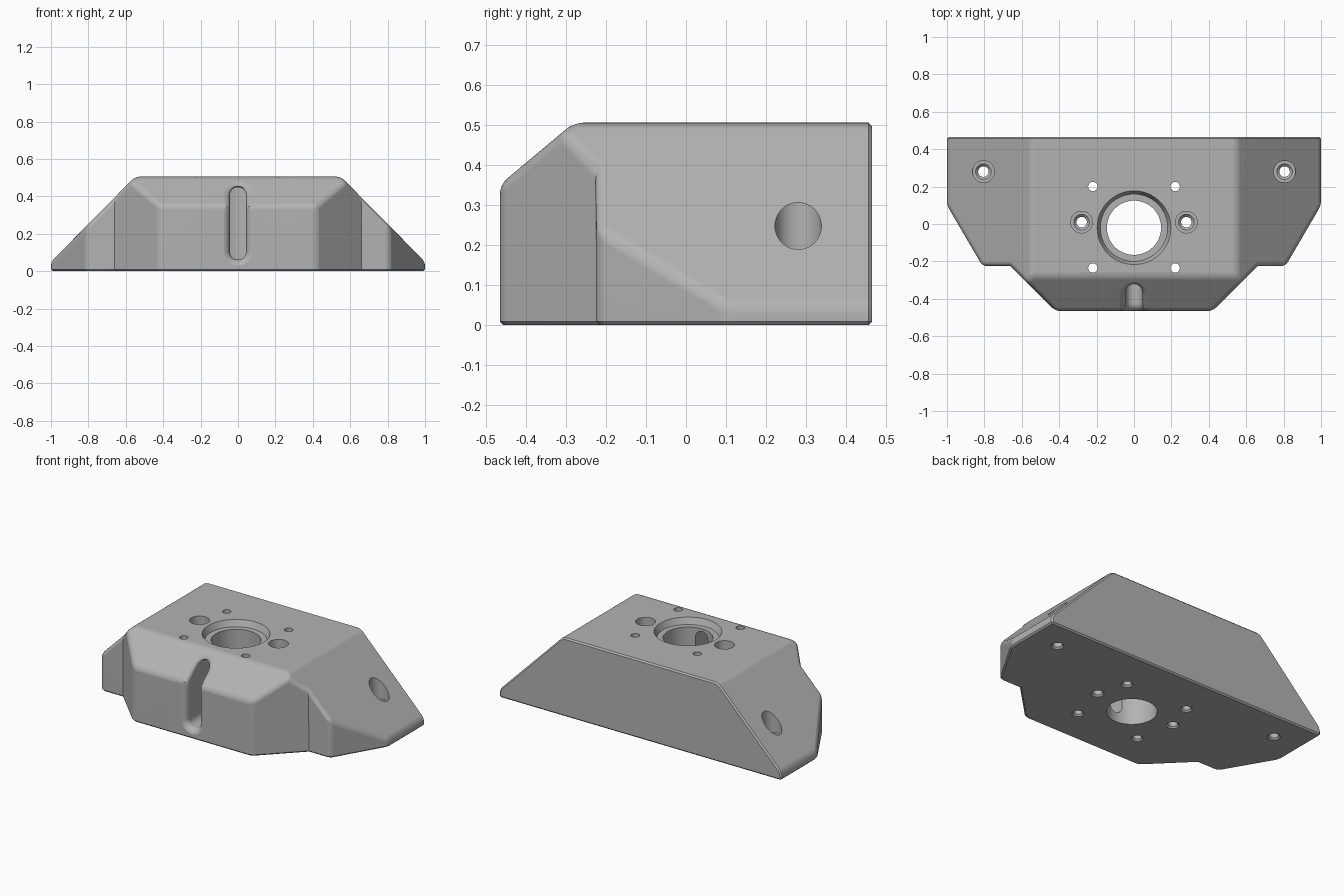
import bpy, bmesh
from math import sin, cos, pi, sqrt
from mathutils import Vector

default = bpy.data.objects.get("Cube")
if default:
    bpy.data.objects.remove(default, do_unlink=True)

HEIGHT = 0.505
FRONT, SLOPE_TOP, SLOPE_BOTTOM = -0.465, -0.28, 0.35
OUTLINE = [(1, 0.465), (1, 0.10), (0.81, -0.225), (0.66, -0.225), (0.42, FRONT)]

grey = bpy.data.materials.new("plain_grey")
grey.use_nodes = True
grey.diffuse_color = (0.45, 0.45, 0.45, 1)
grey.node_tree.nodes["Principled BSDF"].inputs["Base Color"].default_value = (0.45, 0.45, 0.45, 1)


def add_object(name, bm):
    bmesh.ops.recalc_face_normals(bm, faces=bm.faces[:])
    mesh = bpy.data.meshes.new(name)
    bm.to_mesh(mesh)
    bm.free()
    mesh.materials.append(grey)
    obj = bpy.data.objects.new(name, mesh)
    bpy.context.collection.objects.link(obj)
    return obj


def loft(name, rings):
    """Closed solid through a stack of rings with equal point counts."""
    bm = bmesh.new()
    loops = [[bm.verts.new(p) for p in ring] for ring in rings]
    n = len(loops[0])
    for a, b in zip(loops, loops[1:]):
        for i in range(n):
            j = (i + 1) % n
            bm.faces.new((a[i], a[j], b[j], b[i]))
    bm.faces.new(loops[0])
    bm.faces.new(loops[-1])
    bmesh.ops.recalc_face_normals(bm, faces=bm.faces[:])
    bmesh.ops.triangulate(bm, faces=bm.faces[:])
    return add_object(name, bm)


def hole(name, x, y, profile, sides=40):
    """Vertical turned cutter from (radius, height) pairs."""
    return loft(name, [[(x + r * cos(2 * pi * i / sides), y + r * sin(2 * pi * i / sides), z)
                        for i in range(sides)] for r, z in profile])


def through(r):
    """Lower end of a hole, with a small chamfer at the underside."""
    return [(r, 0.01), (r + 0.01, 0), (r + 0.01, -0.1)]


# Block: extruded outline, trimmed by two side slopes and a front slope
bm = bmesh.new()
points = OUTLINE + [(-x, y) for x, y in reversed(OUTLINE)]
base = bm.faces.new([bm.verts.new((x, y, 0)) for x, y in points])
top = bmesh.ops.extrude_face_region(bm, geom=[base])
bmesh.ops.translate(bm, vec=(0, 0, HEIGHT),
                    verts=[g for g in top["geom"] if isinstance(g, bmesh.types.BMVert)])
trims = [((0.55, 0, HEIGHT), (0.455, 0, 0.45)),
         ((-0.55, 0, HEIGHT), (-0.455, 0, 0.45)),
         ((0, SLOPE_TOP, HEIGHT), (0, SLOPE_BOTTOM - HEIGHT, SLOPE_TOP - FRONT))]
for co, normal in trims:
    cut = bmesh.ops.bisect_plane(bm, geom=bm.verts[:] + bm.edges[:] + bm.faces[:], dist=1e-5,
                                 plane_co=co, plane_no=Vector(normal).normalized(),
                                 clear_outer=True)
    bmesh.ops.edgeloop_fill(
        bm, edges=[g for g in cut["geom_cut"] if isinstance(g, bmesh.types.BMEdge)])
bmesh.ops.recalc_face_normals(bm, faces=bm.faces[:])


def on_flat_side(edge):
    return any(f.normal.z < -0.99 or f.normal.y > 0.99 for f in edge.link_faces)


# Rounded outer edges, then thin chamfers round the underside and back
bm.normal_update()
rounded = [e for e in bm.edges if not on_flat_side(e) and e.calc_face_angle_signed(0) > 0.1]
bmesh.ops.bevel(bm, geom=rounded, offset=0.024, offset_type='OFFSET', segments=4,
                profile=0.5, affect='EDGES', clamp_overlap=False)
bm.normal_update()
bmesh.ops.bevel(bm, geom=[e for e in bm.edges if on_flat_side(e)], offset=0.009,
                offset_type='OFFSET', segments=1, affect='EDGES', clamp_overlap=False)
block = add_object("mounting_block", bm)

# Central bore with a tapered seat
cutters = [hole("bore_cutter", 0, -0.02,
                [(0.197, 0.6), (0.197, HEIGHT), (0.18, 0.465), (0.145, 0.465), (0.145, -0.1)], 64)]

# Screw holes: stepped ones on the top and side slopes, plain ones round the bore
for side in (-1, 1):
    for x, y, floor in ((0.28, 0.01, 0.445), (0.805, 0.28, 0.16)):
        steps = [(0.058, 0.7), (0.058, floor), (0.042, floor), (0.028, floor - 0.014)]
        cutters.append(hole("screw_cutter", side * x, y, steps + through(0.028)))
    for y in (0.2, -0.235):
        cutters.append(hole("pin_cutter", side * 0.22, y, [(0.025, 0.7)] + through(0.025), 24))


# Front slot into the bore, with a rounded mouth that follows the front faces
def stadium(r, low=0.105, high=0.405, arc=12, straight=10):
    pts = [(r * cos(pi * i / arc), high + r * sin(pi * i / arc)) for i in range(arc + 1)]
    left = [(-r, high + (low - high) * i / straight) for i in range(1, straight)]
    pts += left
    pts += [(-r * cos(pi * i / arc), low - r * sin(pi * i / arc)) for i in range(arc + 1)]
    return pts + [(-x, z) for x, z in reversed(left)]


def face_y(z):
    slope = (SLOPE_TOP - FRONT) / (HEIGHT - SLOPE_BOTTOM)
    return max(FRONT, SLOPE_TOP - (HEIGHT - z) * slope)


WIDTH, FILLET = 0.044, 0.04
rings = [[(x, -0.8, z) for x, z in stadium(WIDTH + FILLET)],
         [(x, face_y(z) - 0.004, z) for x, z in stadium(WIDTH + FILLET)]]
for k in range(1, 7):
    a = pi / 2 * k / 6
    rings.append([(x, face_y(z) + FILLET * (1 - cos(a)), z)
                  for x, z in stadium(WIDTH + FILLET * (1 - sin(a)))])
rings.append([(x, -0.06, z) for x, z in stadium(WIDTH)])
cutters.append(loft("slot_cutter", rings))

# Cut everything out of the block
bpy.ops.object.select_all(action='DESELECT')
bpy.context.view_layer.objects.active = block
block.select_set(True)
for cutter in cutters:
    cutter.hide_render = True
    mod = block.modifiers.new("cut", 'BOOLEAN')
    mod.operation = 'DIFFERENCE'
    mod.solver = 'EXACT'
    mod.object = cutter
    bpy.ops.object.modifier_apply(modifier=mod.name)
for cutter in cutters:
    bpy.data.objects.remove(cutter, do_unlink=True)

# Smooth the fillets and bores, keep hard edges crisp
bpy.ops.object.shade_smooth_by_angle(angle=pi / 6)
weighted = block.modifiers.new("even_shading", 'WEIGHTED_NORMAL')
weighted.keep_sharp = True
